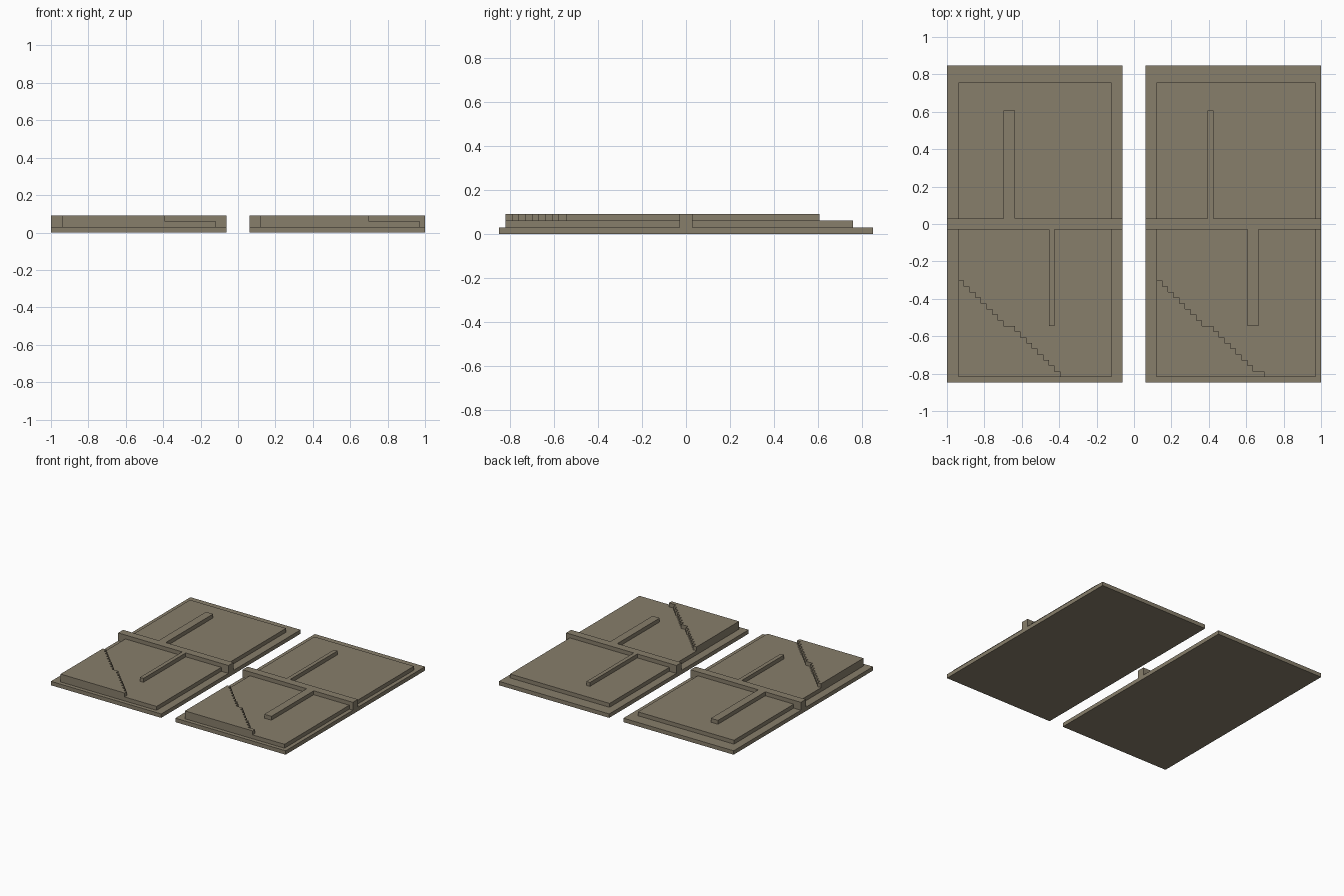
import bpy, bmesh

if "Cube" in bpy.data.objects:
    bpy.data.objects.remove(bpy.data.objects["Cube"])

U = 1 / 33  # the whole model sits on a grid of this size

earth = bpy.data.materials.new("olive brown")
earth.diffuse_color = (0.245, 0.209, 0.147, 1)
earth.use_nodes = True
earth.node_tree.nodes["Principled BSDF"].inputs["Base Color"].default_value = earth.diffuse_color


def prism(name, outline, z0, z1):
    """Extrude a counter-clockwise outline (grid units) from z0 to z1."""
    bm = bmesh.new()
    face = bm.faces.new([bm.verts.new((x * U, y * U, z0 * U)) for x, y in outline])
    ext = bmesh.ops.extrude_face_region(bm, geom=[face])
    top = [v for v in ext["geom"] if isinstance(v, bmesh.types.BMVert)]
    bmesh.ops.translate(bm, verts=top, vec=(0, 0, (z1 - z0) * U))
    bmesh.ops.recalc_face_normals(bm, faces=bm.faces)
    mesh = bpy.data.meshes.new(name)
    bm.to_mesh(mesh)
    bm.free()
    mesh.materials.append(earth)
    obj = bpy.data.objects.new(name, mesh)
    bpy.context.collection.objects.link(obj)
    return obj


def rect(x0, x1, y0, y1):
    return [(x0, y0), (x1, y0), (x1, y1), (x0, y1)]


def stair_outline(x, wide):
    """Corner wedge with a stepped diagonal; steps in 'wide' are two cells long."""
    left, y = x, -10
    steps = []
    for i in range(17):
        w = 2 if i in wide else 1
        steps += [(x, y), (x + w, y)]
        x, y = x + w, y - 1
    return [(left, -27), (x, -27)] + steps[::-1]


# side, base x range, slab x range, back bar x range, front bar x range, wide steps
panels = [
    ("left", (-33, -2), (-31, -4), (-23, -21), (-15, -14), (8,)),
    ("right", (2, 33), (4, 32), (13, 14), (20, 22), (8, 16)),
]

for side, base, slab, back, front, wide in panels:
    # bottom plate and raised slab
    prism(side + "_base_plate", rect(*base, -28, 28), 0, 1)
    prism(side + "_slab", rect(*slab, -27, 25), 1, 2)
    # cross rail with one bar to the front and one to the back
    (a, b), (f0, f1), (k0, k1) = base, front, back
    prism(side + "_rail_and_bars", [
        (a, -1), (f0, -1), (f0, -18), (f1, -18), (f1, -1), (b, -1),
        (b, 1), (k1, 1), (k1, 20), (k0, 20), (k0, 1), (a, 1)], 1, 3)
    # stepped raised corner
    prism(side + "_stepped_corner", stair_outline(slab[0], wide), 2, 3)
